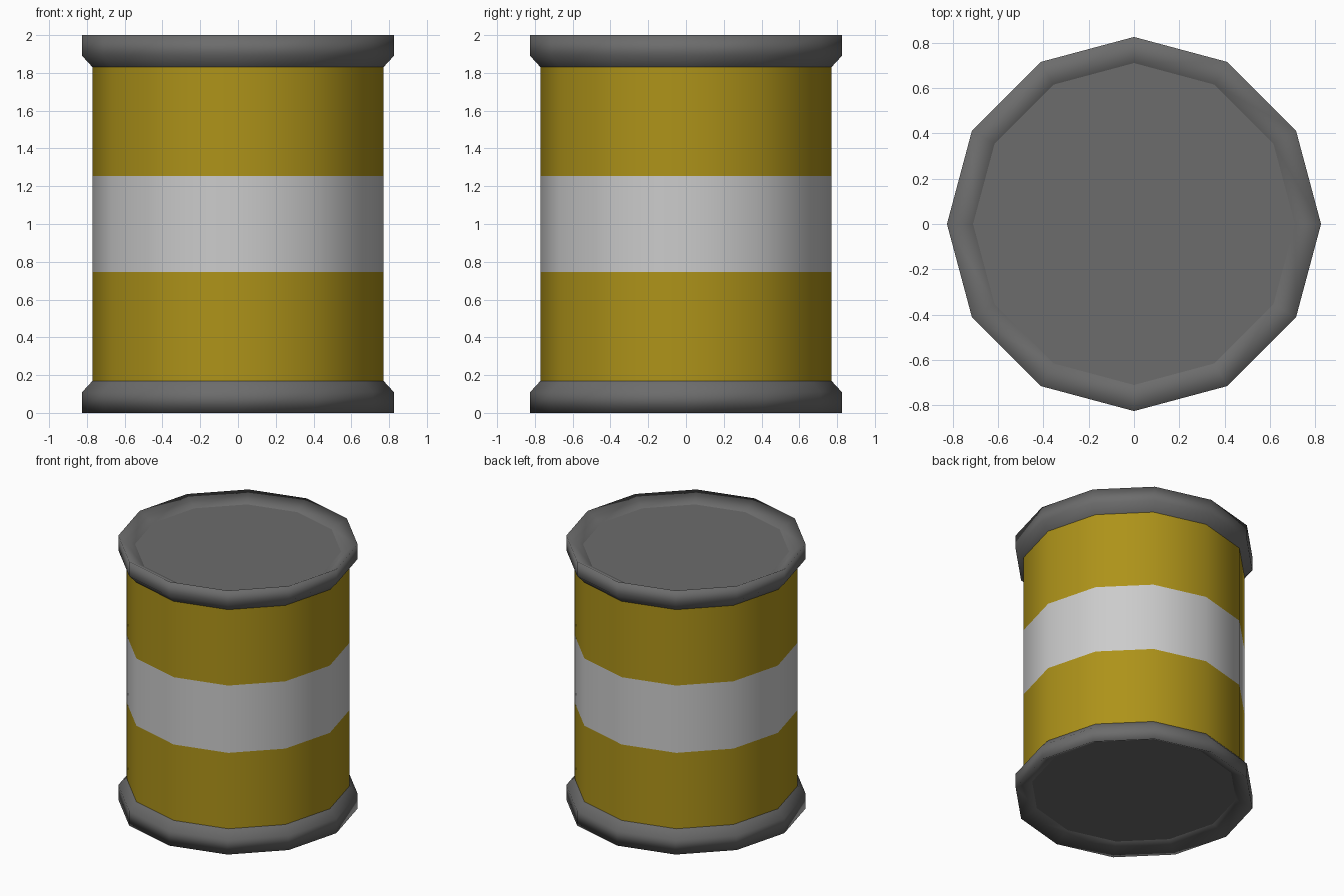
import bpy, bmesh
from math import cos, sin, tau

if "Cube" in bpy.data.objects:
    bpy.data.objects.remove(bpy.data.objects["Cube"])

SIDES = 12


def material(name, rgb):
    mat = bpy.data.materials.new(name)
    mat.diffuse_color = (*rgb, 1)
    mat.use_nodes = True
    mat.node_tree.nodes["Principled BSDF"].inputs["Base Color"].default_value = mat.diffuse_color
    return mat


def lathe(name, profile, mat, smooth=True, cap=False):
    """Turn (radius, z) points around z; cap makes a single flat disc."""
    bm = bmesh.new()
    rings = [[bm.verts.new((r * cos(tau * i / SIDES), r * sin(tau * i / SIDES), z))
              for i in range(SIDES)] for r, z in profile]
    for a, b in zip(rings, rings[1:]):
        for i in range(SIDES):
            j = (i + 1) % SIDES
            bm.faces.new((a[i], a[j], b[j], b[i]))
    if cap:
        ring = rings[0]
        bm.faces.new(ring if profile[0][1] > 1 else ring[::-1])
    for f in bm.faces:
        f.smooth = smooth
    mesh = bpy.data.meshes.new(name)
    bm.to_mesh(mesh)
    bm.free()
    mesh.materials.append(mat)
    obj = bpy.data.objects.new(name, mesh)
    bpy.context.collection.objects.link(obj)
    return obj


yellow = material("yellow_paint", (0.42, 0.29, 0.01))
white = material("white_paint", (0.8, 0.8, 0.8))
dark = material("dark_metal", (0.15, 0.15, 0.15))

# Barrel wall in three painted bands
R = 0.77
lathe("lower_band", [(R, 0.17), (R, 0.745)], yellow)
lathe("middle_stripe", [(R, 0.745), (R, 1.255)], white)
lathe("upper_band", [(R, 1.255), (R, 1.83)], yellow)

# Rims flare out from the wall, then slope in to the recessed end discs
rim = [(R, 1.83), (0.825, 1.89), (0.825, 2.0), (0.71, 1.94)]
lathe("top_rim", rim, dark)
lathe("bottom_rim", [(r, 2 - z) for r, z in reversed(rim)], dark)
lathe("top_lid", [(0.71, 1.94)], dark, smooth=False, cap=True)
lathe("bottom_lid", [(0.71, 0.06)], dark, smooth=False, cap=True)
